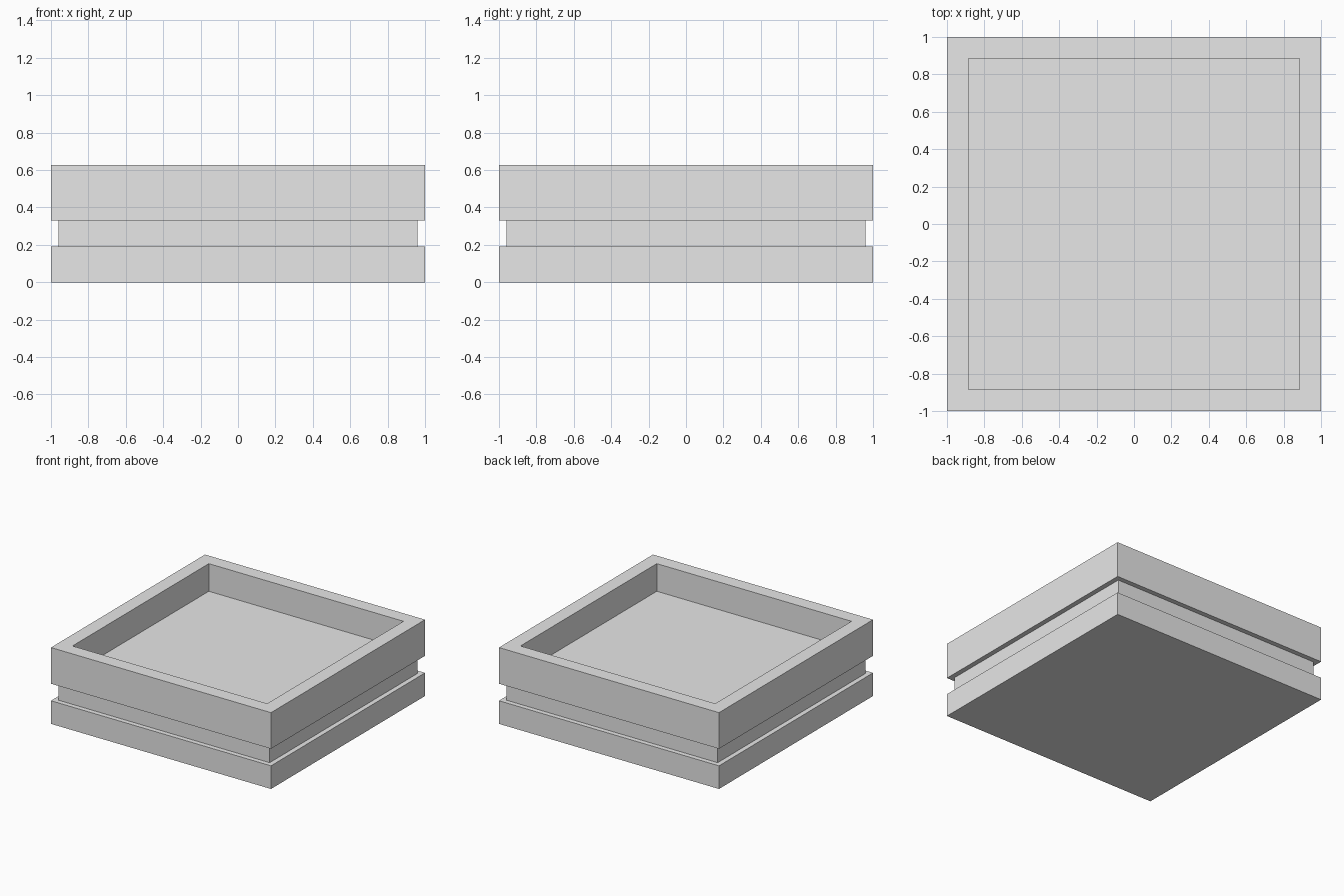
import bpy
import bmesh

cube = bpy.data.objects.get("Cube")
if cube:
    bpy.data.objects.remove(cube, do_unlink=True)

# Plain grey
grey = bpy.data.materials.new("light_grey")
grey.use_nodes = True
colour = (0.8, 0.8, 0.8, 1)
grey.diffuse_color = colour
grey.node_tree.nodes["Principled BSDF"].inputs["Base Color"].default_value = colour

# Square profile as (half width, height): foot, groove, rim, then recess floor
profile = [
    (1, 0), (1, 0.19),
    (0.96, 0.19), (0.96, 0.33),
    (1, 0.33), (1, 0.627),
    (0.885, 0.627), (0.885, 0.4),
]
corners = [(-1, -1), (1, -1), (1, 1), (-1, 1)]

# Stack the square rings and close both ends
bm = bmesh.new()
rings = [[bm.verts.new((x * half, y * half, z)) for x, y in corners]
         for half, z in profile]
for low, high in zip(rings, rings[1:]):
    for i in range(4):
        j = (i + 1) % 4
        bm.faces.new((low[i], low[j], high[j], high[i]))
bm.faces.new(reversed(rings[0]))
bm.faces.new(rings[-1])
bmesh.ops.recalc_face_normals(bm, faces=bm.faces)

mesh = bpy.data.meshes.new("square_tray")
bm.to_mesh(mesh)
bm.free()
mesh.materials.append(grey)
tray = bpy.data.objects.new("square_tray", mesh)
bpy.context.collection.objects.link(tray)
